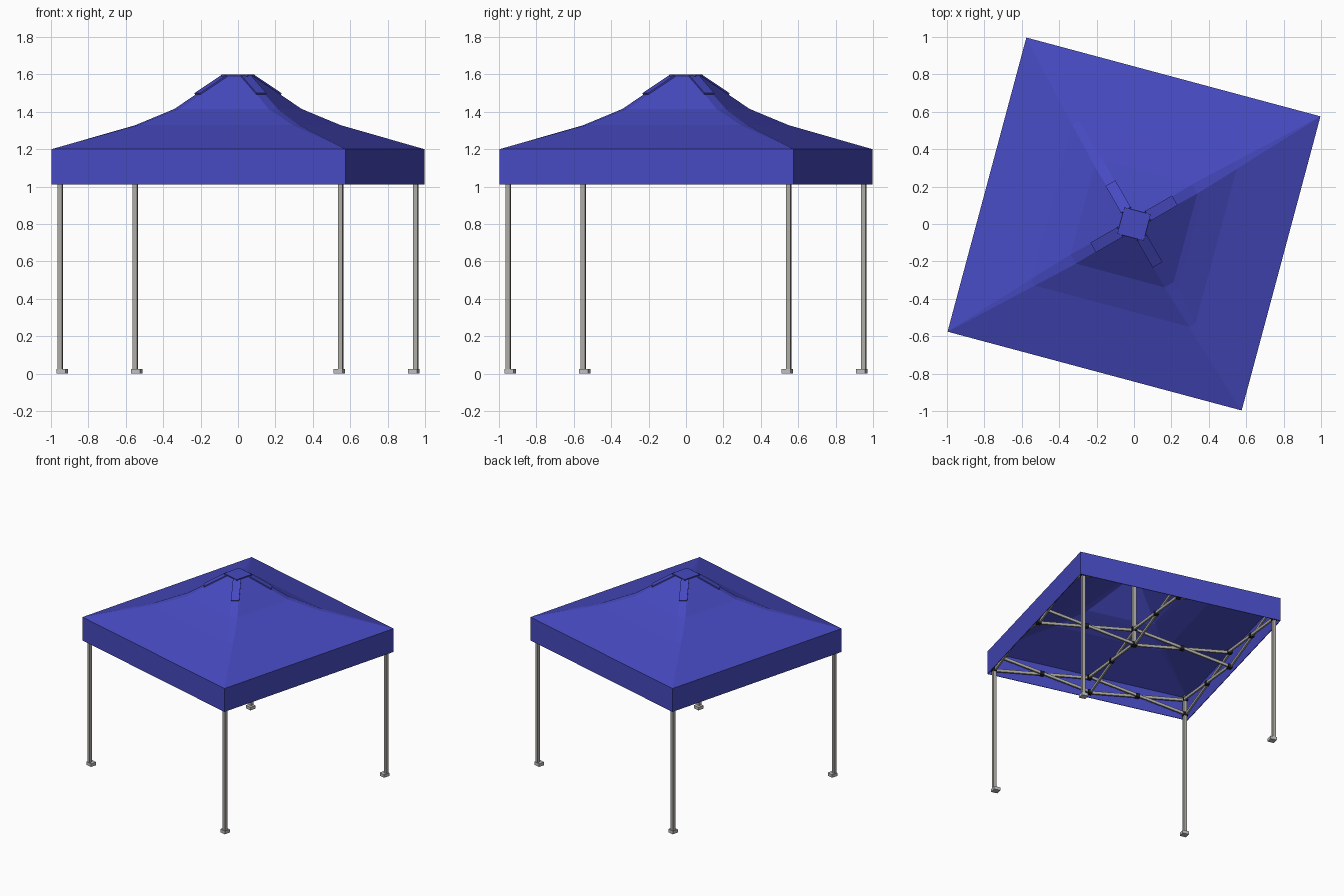
import bpy, bmesh, math
from mathutils import Matrix, Vector

if "Cube" in bpy.data.objects:
    bpy.data.objects.remove(bpy.data.objects["Cube"])

ROT = Matrix.Rotation(math.radians(-15), 4, 'Z')   # whole tent is turned 15 degrees


def mat(name, rgb):
    m = bpy.data.materials.new(name)
    m.diffuse_color = (*rgb, 1)
    m.use_nodes = True
    m.node_tree.nodes["Principled BSDF"].inputs["Base Color"].default_value = m.diffuse_color
    return m


BLUE = mat("blue fabric", (0.062, 0.068, 0.53))
METAL = mat("grey metal", (0.42, 0.41, 0.38))
FOOT = mat("light grey foot", (0.52, 0.52, 0.52))
BLACK = mat("black plastic", (0.015, 0.015, 0.017))


def finish(name, bm, material, recalc=True):
    if recalc:
        bmesh.ops.recalc_face_normals(bm, faces=bm.faces)
    bm.transform(ROT)
    me = bpy.data.meshes.new(name)
    bm.to_mesh(me)
    bm.free()
    me.materials.append(material)
    ob = bpy.data.objects.new(name, me)
    bpy.context.collection.objects.link(ob)
    return ob


def add_box(bm, centre, size):
    bmesh.ops.create_cube(bm, size=1, matrix=Matrix.Translation(centre) @ Matrix.Diagonal((*size, 1)))


def add_bar(bm, a, b, width, height):
    # rectangular bar from a to b, height kept in the vertical plane
    a, b = Vector(a), Vector(b)
    d = (b - a).normalized()
    side = Vector((0, 0, 1)).cross(d).normalized()
    up = d.cross(side)
    m = Matrix((d * (b - a).length, side * width, up * height)).transposed().to_4x4()
    bmesh.ops.create_cube(bm, size=1, matrix=Matrix.Translation((a + b) / 2) @ m)


# canopy: square rings with clipped corners (half width, height, corner clip)
RINGS = [(0.814, 1.01, 0.001), (0.814, 1.20, 0.001), (0.455, 1.328, 0.028),
         (0.315, 1.40, 0.038), (0.285, 1.416, 0.04), (0.072, 1.592, 0.03)]
bm = bmesh.new()
loops = []
for h, z, c in RINGS:
    loop = []
    for k in range(4):
        r = Matrix.Rotation(k * math.pi / 2, 3, 'Z')
        loop += [bm.verts.new(r @ Vector((h, h - c, z))), bm.verts.new(r @ Vector((h - c, h, z)))]
    loops.append(loop)
for lo, hi in zip(loops, loops[1:]):
    for i in range(8):
        j = (i + 1) % 8
        bm.faces.new((lo[i], lo[j], hi[j], hi[i]))
canopy = finish("canopy", bm, BLUE, recalc=False)
sol = canopy.modifiers.new("cloth thickness", 'SOLIDIFY')
sol.thickness = 0.005
sol.offset = -1

# peak cap and reinforcing flaps on the hips
bm = bmesh.new()
add_box(bm, (0, 0, 1.594), (0.146, 0.146, 0.012))
finish("peak_cap", bm, BLUE)
bm = bmesh.new()
for k in range(4):
    a = math.radians(45 + 90 * k)
    d = Vector((math.cos(a), math.sin(a), 0))
    add_bar(bm, d * 0.085 + Vector((0, 0, 1.592)), d * 0.25 + Vector((0, 0, 1.496)), 0.06, 0.008)
finish("hip_flaps", bm, BLUE)

# legs, feet and leg collars
P = 0.776
legs, feet, collars, bars = (bmesh.new() for _ in range(4))
for sx in (-1, 1):
    for sy in (-1, 1):
        x, y = sx * P, sy * P
        add_box(legs, (x, y, 0.6), (0.025, 0.025, 1.18))
        add_box(feet, (x - sx * 0.009, y - sy * 0.009, 0.0125), (0.05, 0.05, 0.025))
        for z in (1.035, 1.16):
            add_box(collars, (x, y, z), (0.034, 0.034, 0.03))
finish("legs", legs, METAL)
finish("feet", feet, FOOT)

# centre pole holding up the peak
bm = bmesh.new()
add_box(bm, (0, 0, 1.305), (0.025, 0.025, 0.56))
finish("centre_pole", bm, METAL)
for z in (1.035, 1.16):
    add_box(collars, (0, 0, z), (0.04, 0.04, 0.03))


# scissor trusses: two along every side, one from each side's middle to the centre
def scissor(a, b):
    a, b = Vector((*a, 0)), Vector((*b, 0))
    n = Vector((0, 0, 1)).cross((b - a).normalized()) * 0.007
    lo, hi = Vector((0, 0, 1.035)), Vector((0, 0, 1.16))
    add_bar(bars, a + n + lo, b + n + hi, 0.013, 0.022)
    add_bar(bars, a - n + hi, b - n + lo, 0.013, 0.022)
    add_box(collars, (a + b) / 2 + (lo + hi) / 2, (0.032, 0.032, 0.03))


for k in range(4):
    r = Matrix.Rotation(k * math.pi / 2, 2)
    mid = r @ Vector((P, 0))
    for s in (-1, 1):
        scissor(r @ Vector((P, s * P)), mid)
    scissor(mid, (0, 0))
    for z in (1.035, 1.16):
        add_box(collars, (*mid, z), (0.034, 0.034, 0.03))
finish("scissor_trusses", bars, METAL)
finish("joint_collars", collars, BLACK)
